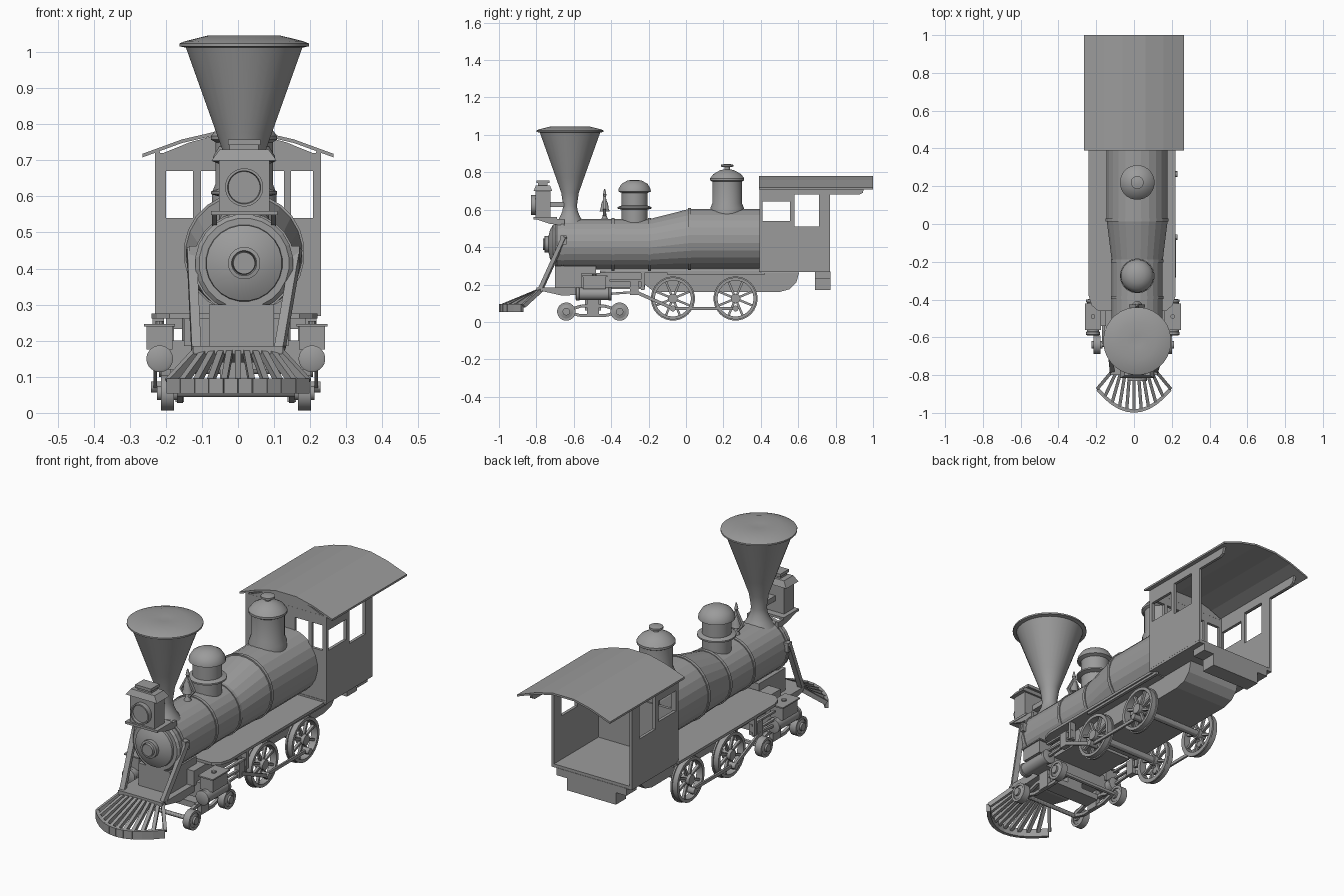
import bpy, bmesh
from math import sin, cos, pi, radians
from mathutils import Vector

if "Cube" in bpy.data.objects:
    bpy.data.objects.remove(bpy.data.objects["Cube"])

grey = bpy.data.materials.new("plain grey")
grey.use_nodes = True
GREY = (0.33, 0.33, 0.33, 1)
grey.diffuse_color = GREY
grey.node_tree.nodes["Principled BSDF"].inputs["Base Color"].default_value = GREY
BX = 0.017   # boiler centre line
UX = -0.006  # running gear centre line


def finish(name, bm, smooth=0):
    bmesh.ops.recalc_face_normals(bm, faces=bm.faces)
    mesh = bpy.data.meshes.new(name)
    bm.to_mesh(mesh)
    bm.free()
    ob = bpy.data.objects.new(name, mesh)
    bpy.context.collection.objects.link(ob)
    mesh.materials.append(grey)
    if smooth:
        bpy.ops.object.select_all(action='DESELECT')
        ob.select_set(True)
        bpy.context.view_layer.objects.active = ob
        bpy.ops.object.shade_smooth_by_angle(angle=radians(smooth))
    return ob


def box(name, x0, x1, y0, y1, z0, z1, taper=1):
    """Box between limits; taper scales its top."""
    bm = bmesh.new()
    bmesh.ops.create_cube(bm, size=1)
    for v in bm.verts:
        k = taper if v.co.z > 0 else 1
        v.co = ((x0 + x1) / 2 + v.co.x * (x1 - x0) * k,
                (y0 + y1) / 2 + v.co.y * (y1 - y0) * k,
                z0 if v.co.z < 0 else z1)
    return finish(name, bm)


def lathe(name, origin, axis, profile, seg=24, smooth=30, closed=False):
    """Turn (radius, along, [lift]) points round an axis."""
    bm = bmesh.new()
    rings = []
    for r, h, *lift in profile:
        ring = []
        for i in range(seg):
            a = 2 * pi * (i + 0.5) / seg
            c, s = r * cos(a), r * sin(a)
            p = {'X': (h, c, s), 'Y': (c, h, s), 'Z': (c, s, h)}[axis]
            ring.append(bm.verts.new(Vector(origin) + Vector(p) + Vector((0, 0, sum(lift)))))
        rings.append(ring)
    pairs = list(zip(rings, rings[1:] + rings[:1]))
    for a, b in pairs if closed else pairs[:-1]:
        for i in range(seg):
            j = (i + 1) % seg
            bm.faces.new((a[i], a[j], b[j], b[i]))
    if not closed:
        bm.faces.new(rings[0])
        bm.faces.new(rings[-1])
    return finish(name, bm, smooth)


def bar(name, p, q, w, d):
    """Square bar from p to q, w wide and d deep."""
    p, q = Vector(p), Vector(q)
    t = (q - p).normalized()
    side = t.cross((0, 0, 1)).normalized()
    up = side.cross(t)
    bm = bmesh.new()
    bmesh.ops.create_cube(bm, size=1)
    for v in bm.verts:
        c = v.co.copy()
        v.co = (p if c.x < 0 else q) + side * c.y * w + up * c.z * d
    return finish(name, bm)


def extrude(name, outline, move):
    """Solid from a flat outline pushed along a vector."""
    bm = bmesh.new()
    face = bm.faces.new([bm.verts.new(p) for p in outline])
    new = bmesh.ops.extrude_face_region(bm, geom=[face], use_keep_orig=True)["geom"]
    bmesh.ops.translate(bm, vec=move, verts=[g for g in new if isinstance(g, bmesh.types.BMVert)])
    return finish(name, bm)


def panel(name, us, vs, holes, place, thick=0.015):
    """Wall made of a grid with window cells left open."""
    bm = bmesh.new()
    grid = [[bm.verts.new(place(u, v)) for v in vs] for u in us]
    for i in range(len(us) - 1):
        for j in range(len(vs) - 1):
            if (i, j) not in holes:
                bm.faces.new((grid[i][j], grid[i + 1][j], grid[i + 1][j + 1], grid[i][j + 1]))
    ob = finish(name, bm)
    mod = ob.modifiers.new("thickness", 'SOLIDIFY')
    mod.thickness, mod.offset = thick, 0


# Boiler, bands and smokebox door
lathe("boiler", (BX, 0, 0), 'Y', [(.125, -.7, .415), (.136, -.69, .415), (.136, -.195, .415),
      (.163, .02, .443), (.163, .4, .443)], smooth=0)
for y, r, z in ((-.66, .136, .415), (-.39, .136, .415), (-.195, .136, .415), (.02, .163, .443)):
    lathe("boiler_band", (BX, y, z), 'Y', [(r + .005, -.008), (r + .005, .008)], smooth=0)
lathe("smokebox_door", (BX, 0, .415), 'Y', [(.108, -.69), (.105, -.712), (.075, -.728), (.045, -.735),
      (.045, -.755), (.035, -.757), (.032, -.75), (.03, -.765)])
box("smokebox_saddle", -.08, .1, -.7, -.48, .17, .3)

# Chimney
lathe("chimney", (BX, -.62, 0), 'Z', [(.075, .53), (.055, .56), (.042, .59), (.037, .62), (.047, .69),
      (.077, .775), (.162, 1.012), (.18, 1.016), (.18, 1.024), (.165, 1.03), (.1, 1.046), (.03, 1.04)], 32, 20)

# Domes
lathe("sand_dome", (BX, -.275, 0), 'Z', [(.07, .5), (.07, .6), (.092, .606), (.092, .614), (.07, .622),
      (.07, .69), (.088, .697), (.086, .712), (.07, .738), (.04, .755), (.012, .76)])
lathe("steam_dome", (BX, .22, 0), 'Z', [(.09, .55), (.09, .61), (.08, .635), (.08, .75), (.092, .757),
      (.092, .768), (.075, .79), (.04, .81), (.015, .816), (.015, .828), (.034, .83), (.034, .84), (.012, .845)])

# Bell in its yoke
lathe("bell", (BX, -.435, 0), 'Z', [(.028, .59), (.022, .605), (.018, .635), (.01, .65), (.006, .67),
      (.01, .68), (.003, .71)], 16)
lathe("bell_foot", (BX, -.435, 0), 'Z', [(.022, .54), (.012, .565), (.008, .585)], 12)
for s in (-1, 1):
    bar("bell_yoke", (BX + s * .01, -.435, .57), (BX + s * .038, -.435, .605), .016, .01)
    bar("bell_yoke", (BX + s * .038, -.435, .6), (BX, -.435, .67), .016, .01)

# Headlamp on its bracket
box("lamp_body", BX - .07, BX + .07, -.805, -.725, .56, .705)
box("lamp_roof", BX - .09, BX + .09, -.815, -.715, .7, .73, .75)
box("lamp_vent", BX - .04, BX + .04, -.79, -.74, .72, .75)
box("lamp_vent_cap", BX - .045, BX + .045, -.8, -.73, .742, .757)
lathe("lamp_lens", (BX, -.8, .625), 'Y', [(.053, .01), (.053, -.03), (.046, -.03), (.044, -.018)], 28)
box("lamp_shelf", BX - .092, BX + .092, -.815, -.69, .548, .56)
box("lamp_stay", BX - .02, BX + .02, -.73, -.64, .615, .642)
for s in (-1, 1):
    x = BX + s * .075
    extrude("lamp_bracket", [(x, -.805, .55), (x, -.65, .55), (x, -.65, .515), (x, -.73, .525)], (s * .014, 0, 0))

# Cab walls, floor and roof
panel("cab_front", [-.225, -.2, -.125, -.103, -.03, .05, .128, .147, .208, .225], [.28, .54, .67, .72],
      [(i, 1) for i in (1, 3, 5, 7)], lambda u, v: (u, .4, v))
for s in (-1, 1):
    panel("cab_side", [.392, .41, .555, .58, .71, .77], [.28, .51, .54, .645, .68, .725],
          [(1, 2), (3, 1), (3, 2), (3, 3)], lambda u, v: (s * .223, u, v))
    x = s * .216
    extrude("roof_brace", [(x, .76, .68), (x, .925, .68), (x, .945, .69), (x, .955, .725), (x, .76, .725)],
            (s * .014, 0, 0))
arch = [(-.265, .712), (-.155, .752), (-.06, .774), (.06, .774), (.155, .752), (.265, .712)]
extrude("cab_roof", [(x, .39, z - .004) for x, z in arch] + [(x, .39, z + .006) for x, z in reversed(arch)],
        (0, .61, 0))
extrude("cab_gable", [(x * .86, .393, max(z - .002, .712)) for x, z in arch], (0, .015, 0))
box("cab_floor", -.23, .23, .39, .77, .268, .285)
box("rear_beam", -.2, .2, .69, .772, .232, .27)
box("rear_step", -.14, .14, .69, .772, .17, .235)

# Running board with rounded front corners
board = [(-.24, .4), (-.24, -.38), (-.225, -.43), (-.19, -.46), (.17, -.46), (.205, -.43), (.22, -.38), (.22, .4)]
extrude("running_board", [(x, y, .262) for x, y in board], (0, 0, .014))
for s in (-1, 1):
    box("board_edge", UX + s * .21 - .008, UX + s * .21 + .008, -.1, .42, .25, .264)

# Belly pan between the wheels
pan = [(-.25, .265), (-.22, .2), (-.17, .16), (.5, .16), (.555, .175), (.59, .21), (.605, .265)]
extrude("belly_pan", [(-.155, y, z) for y, z in pan], (.3, 0, 0))

# Front deck, braces and frame
extrude("front_deck", [(-.13, -.785, .185), (-.13, -.5, .185), (-.13, -.5, .15), (-.13, -.66, .14),
        (-.13, -.77, .165)], (.26, 0, 0))
box("front_frame", -.15, .14, -.56, -.22, .185, .262)
for s in (-1, 1):
    bar("deck_brace", (BX + s * .146, -.65, .455), (s * .116, -.775, .18), .026, .022)
    box("brace_foot", BX + s * .135 - .018, BX + s * .135 + .018, -.67, -.64, .415, .462)

# Pilot: fan of slats over a curved bottom rail
def rail(t, y=0, z=0):
    return Vector((.192 * t, -.99 + .115 * t * t + y, .075 + z))


N = 10
for i in range(N + 1):
    t = 2 * i / N - 1
    bar("pilot_slat", (.112 * t, -.775, .172), rail(t, .005, .01), .017, .022)
    if i < N:
        u = t + 2 / N
        bar("pilot_rail", rail(t), rail(u), .018, .042)
bar("pilot_top", (-.125, -.785, .174), (.125, -.785, .174), .03, .022)


# Wheels
def wheel(name, x, y, z, r, w, rim, spokes, s):
    lathe(name + "_rim", (x, y, z), 'X', [(r - rim, -w), (r - .006, -w), (r - .006, w * .5), (r, w * .5),
          (r, w), (r - rim, w)] if s < 0 else [(r - rim, w), (r - .006, w), (r - .006, -w * .5),
          (r, -w * .5), (r, -w), (r - rim, -w)], 28, 30, True)
    lathe(name + "_hub", (x, y, z), 'X', [(r * .22, -w * 1.3), (r * .22, w * 1.3)], 14)
    for k in range(spokes):
        a = 2 * pi * (k + .5) / spokes
        tip = Vector((x, y + cos(a) * (r - rim * .7), z + sin(a) * (r - rim * .7)))
        bar(name + "_spoke", (x, y, z), tip, .014, .012)


for s in (-1, 1):
    x = UX + s * .19
    for y in (-.07, .265):
        wheel("drive_wheel", x, y, .125, .118, .018, .022, 8, s)
        lathe("crank_pin", (x + s * .02, y, .072), 'X', [(.016, -.025), (.016, .025)], 12)
    for y in (-.64, -.355):
        lathe("truck_wheel", (x, y, .055), 'X', [(.02, -.028), (.02, -.018), (.036, -.012), (.036, -.018),
              (.049, -.018), (.049, .018), (.036, .018), (.036, .012), (.02, .018), (.02, .028)], 20)

    # Truck side frame
    xo = x - s * .035
    for p, q in (((-.64, .055), (-.57, .035)), ((-.57, .035), (-.425, .035)), ((-.425, .035), (-.355, .055)),
                 ((-.64, .06), (-.56, .085)), ((-.56, .085), (-.435, .085)), ((-.435, .085), (-.355, .06))):
        bar("truck_frame", (xo, *p), (xo, *q), .016, .016)
    box("truck_post", xo - .012, xo + .012, -.53, -.465, .03, .16)

    # Cylinder and steam chest
    xc = UX + s * .211
    lathe("cylinder", (xc, -.49, .15), 'Y', [(.03, -.1), (.037, -.096), (.037, -.082), (.033, -.08),
          (.033, .075), (.037, .077), (.037, .09), (.02, .093)])
    box("steam_chest", xc - .036, xc + .036, -.55, -.43, .175, .24)
    box("chest_lid", xc - .043, xc + .043, -.56, -.42, .24, .247)
    box("chest_link", min(xc, 0), max(xc, 0), -.54, -.44, .12, .2)
    lathe("chest_cap", (xc, -.49, 0), 'Z', [(.012, .245), (.012, .255)], 10)

    # Guide bars and rods
    for z in (.182, .222):
        bar("guide_bar", (xc, -.41, z), (xc, -.22, z), .014, .01)
    box("crosshead", xc - .014, xc + .014, -.3, -.255, .145, .225)
    box("guide_hanger", xc - .02, xc + .012, -.24, -.222, .17, .264)
    bar("piston_rod", (xc, -.41, .15), (xc, -.27, .16), .012, .012)
    bar("main_rod", (xc + s * .012, -.28, .165), (xc + s * .012, -.07, .072), .01, .018)
    bar("coupling_rod", (xc, -.07, .072), (xc, .265, .072), .01, .016)

# Axles and truck centre
for y, z, r in ((-.07, .125, .018), (.265, .125, .018), (-.64, .055, .011), (-.355, .055, .011)):
    lathe("axle", (UX, y, z), 'X', [(r, -.19), (r, .19)], 12)
box("truck_bolster", -.15, .14, -.54, -.455, .06, .09)
box("truck_pivot", -.05, .04, -.54, -.455, .085, .2)
